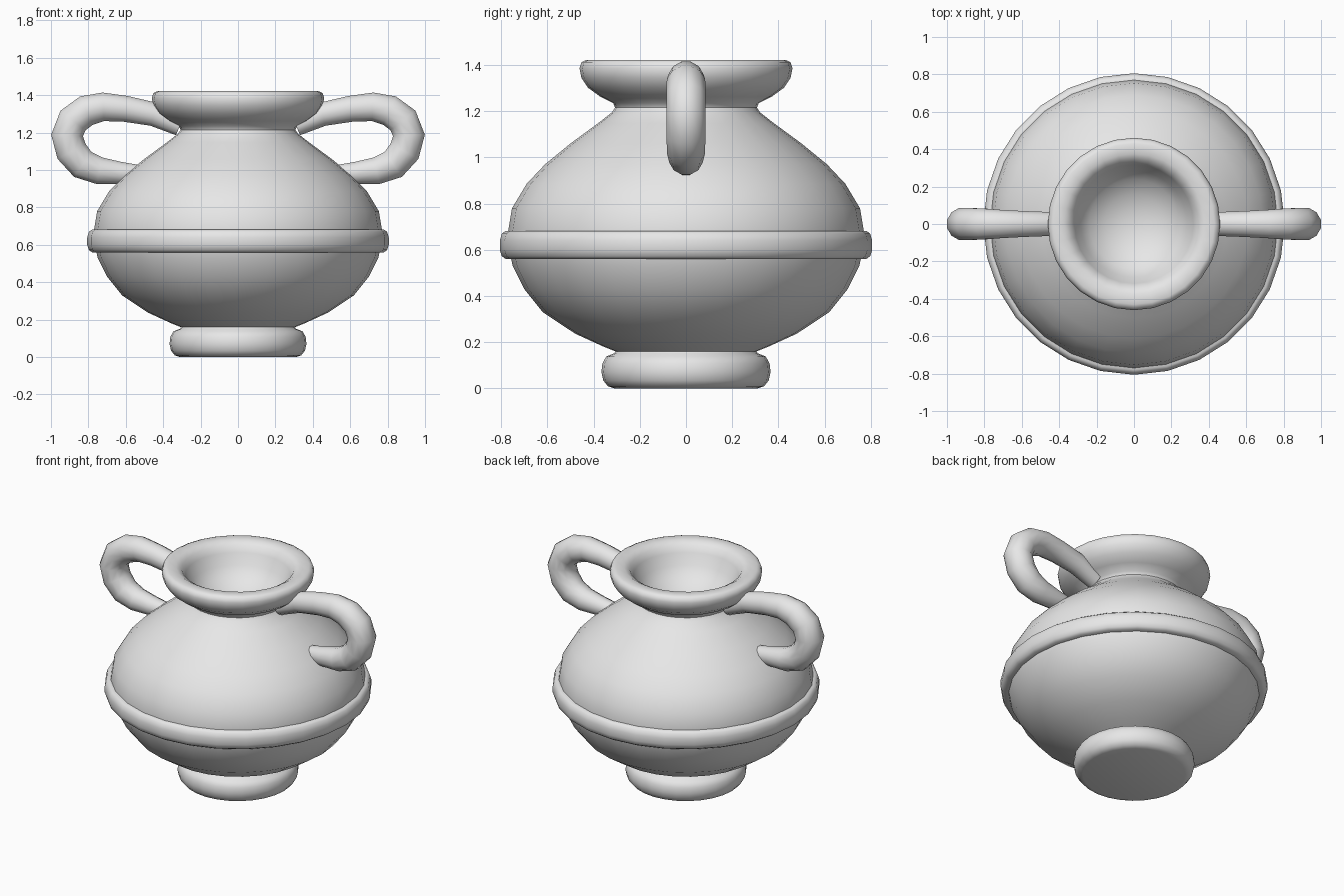
import bpy, bmesh, math
from mathutils import Vector

if "Cube" in bpy.data.objects:
    bpy.data.objects.remove(bpy.data.objects["Cube"])

SEGMENTS = 28

clay = bpy.data.materials.new("grey clay")
clay.diffuse_color = (0.8, 0.8, 0.8, 1)
clay.use_nodes = True
clay.node_tree.nodes["Principled BSDF"].inputs["Base Color"].default_value = clay.diffuse_color


def finish(name, bm, angle):
    """Turn a bmesh into a smooth-shaded clay object."""
    bmesh.ops.recalc_face_normals(bm, faces=bm.faces)
    mesh = bpy.data.meshes.new(name)
    bm.to_mesh(mesh)
    bm.free()
    mesh.materials.append(clay)
    obj = bpy.data.objects.new(name, mesh)
    bpy.context.collection.objects.link(obj)
    bpy.ops.object.select_all(action='DESELECT')
    obj.select_set(True)
    bpy.context.view_layer.objects.active = obj
    bpy.ops.object.shade_smooth_by_angle(angle=math.radians(angle))
    return obj


def lathe(name, profile, angle, closed=False):
    """Spin an (r, z) profile about the z axis."""
    bm = bmesh.new()
    verts = [bm.verts.new((r, 0, z)) for r, z in profile]
    edges = [bm.edges.new(p) for p in zip(verts, verts[1:])]
    if closed:
        edges.append(bm.edges.new((verts[-1], verts[0])))
    bmesh.ops.spin(bm, geom=verts + edges, axis=(0, 0, 1), cent=(0, 0, 0),
                   angle=math.tau, steps=SEGMENTS, use_duplicate=False)
    bmesh.ops.remove_doubles(bm, verts=bm.verts, dist=1e-4)
    return finish(name, bm, angle)


def handle(name, side, path, sides=12):
    """Sweep a round section of varying radius along an (x, z, r) path."""
    bm = bmesh.new()
    rings = []
    for i, (x, z, r) in enumerate(path):
        a, b = path[max(i - 1, 0)], path[min(i + 1, len(path) - 1)]
        along = Vector((b[0] - a[0], 0, b[1] - a[1])).normalized()
        across = Vector((-along.z, 0, along.x))
        ring = []
        for k in range(sides):
            t = math.tau * (k + 0.5) / sides
            p = Vector((x, 0, z)) + across * r * math.cos(t)
            p.y = r * math.sin(t)
            p.x *= side
            ring.append(bm.verts.new(p))
        rings.append(ring)
    for a, b in zip(rings, rings[1:]):
        for k in range(sides):
            n = (k + 1) % sides
            bm.faces.new((a[k], a[n], b[n], b[k]))
    bm.faces.new(rings[0])
    bm.faces.new(rings[-1])
    return finish(name, bm, 60)


# Pot: foot, belly, neck, flared rim and hollow mouth
lathe("pot_body", [
    (0, 0), (0.31, 0), (0.338, 0.009), (0.358, 0.034), (0.366, 0.07),
    (0.362, 0.108), (0.345, 0.138), (0.31, 0.152), (0.305, 0.16),
    (0.36, 0.182), (0.48, 0.237), (0.62, 0.33), (0.70, 0.43),
    (0.75, 0.53), (0.766, 0.60), (0.77, 0.68), (0.753, 0.78),
    (0.69, 0.885), (0.61, 0.97), (0.50, 1.06), (0.38, 1.148),
    (0.32, 1.195), (0.307, 1.215), (0.315, 1.235), (0.37, 1.262),
    (0.425, 1.302), (0.453, 1.345), (0.461, 1.385), (0.452, 1.412),
    (0.43, 1.422), (0.375, 1.42), (0.34, 1.40), (0.318, 1.36),
    (0.285, 1.29), (0.24, 1.235), (0.16, 1.185), (0.08, 1.16), (0, 1.152)], 50)

# Raised band around the belly
lathe("belly_band", [
    (0.745, 0.56), (0.78, 0.56), (0.797, 0.572), (0.806, 0.60),
    (0.806, 0.64), (0.797, 0.67), (0.78, 0.682), (0.745, 0.682)], 50, closed=True)

# Two looped handles from the neck to the shoulder
HANDLE_PATH = [
    (0.31, 1.238, 0.058), (0.45, 1.298, 0.066), (0.60, 1.327, 0.072),
    (0.72, 1.338, 0.079), (0.81, 1.318, 0.086), (0.882, 1.265, 0.088),
    (0.914, 1.185, 0.088), (0.89, 1.10, 0.088), (0.83, 1.03, 0.084),
    (0.74, 0.996, 0.075), (0.63, 0.984, 0.062), (0.51, 0.975, 0.05)]
for label, side in (("right", 1), ("left", -1)):
    handle(label + "_handle", side, HANDLE_PATH)
